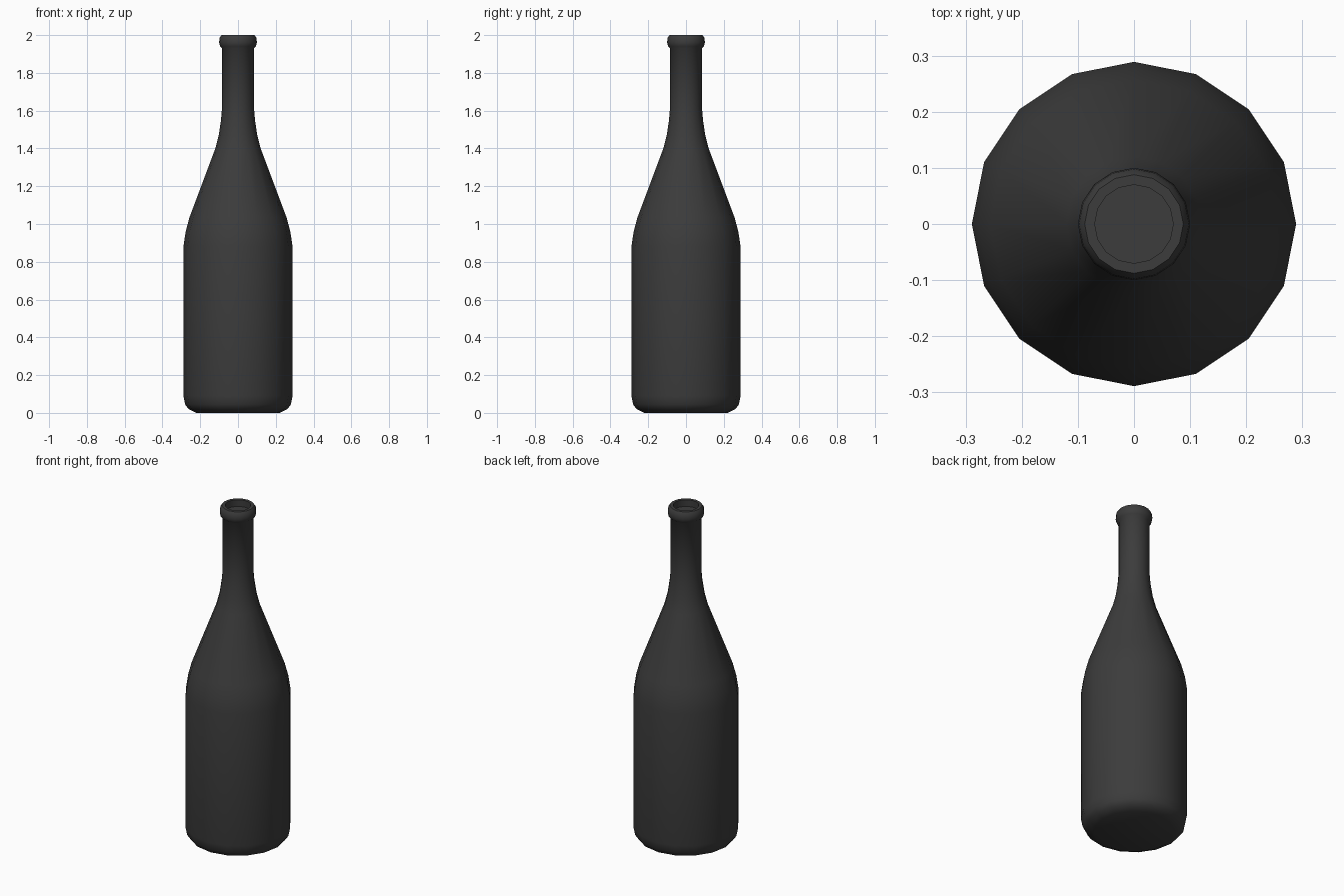
import bpy
import bmesh
from math import radians
from mathutils import Matrix, Vector

cube = bpy.data.objects.get("Cube")
if cube:
    bpy.data.objects.remove(cube, do_unlink=True)

SIDES = 16

# Dark glass colour
glass = bpy.data.materials.new("dark_glass")
glass.use_nodes = True
colour = (0.045, 0.045, 0.045, 1)
glass.diffuse_color = colour
glass.node_tree.nodes["Principled BSDF"].inputs["Base Color"].default_value = colour

# Bottle outline as (radius, height), from the base up and into the mouth
profile = [
    (0.22, 0), (0.262, 0.02), (0.28, 0.045), (0.289, 0.09),   # rounded base
    (0.289, 0.88), (0.277, 0.96), (0.257, 1.035),             # body and shoulder
    (0.12, 1.4), (0.102, 1.47), (0.09, 1.55), (0.085, 1.61),  # taper to neck
    (0.085, 1.93), (0.095, 1.94), (0.1, 1.96), (0.098, 1.985),  # lip
    (0.088, 2), (0.07, 2), (0.07, 1.96),                      # mouth
]


def lathe(name, outline, material):
    """Revolve an outline around z and close both ends."""
    bm = bmesh.new()
    rings = []
    for radius, height in outline:
        ring = bmesh.ops.create_circle(
            bm, segments=SIDES, radius=radius,
            matrix=Matrix.Translation(Vector((0, 0, height))))
        rings.append(ring["verts"])
    for low, high in zip(rings, rings[1:]):
        for i in range(SIDES):
            j = (i + 1) % SIDES
            bm.faces.new((low[i], low[j], high[j], high[i]))
    bm.faces.new(rings[0])
    bm.faces.new(rings[-1])
    bmesh.ops.recalc_face_normals(bm, faces=bm.faces)
    mesh = bpy.data.meshes.new(name)
    bm.to_mesh(mesh)
    bm.free()
    mesh.materials.append(material)
    obj = bpy.data.objects.new(name, mesh)
    bpy.context.collection.objects.link(obj)
    return obj


bottle = lathe("bottle", profile, glass)

# Smooth sides with a crisp mouth edge
bpy.ops.object.select_all(action="DESELECT")
bottle.select_set(True)
bpy.context.view_layer.objects.active = bottle
bpy.ops.object.shade_smooth_by_angle(angle=radians(50))
